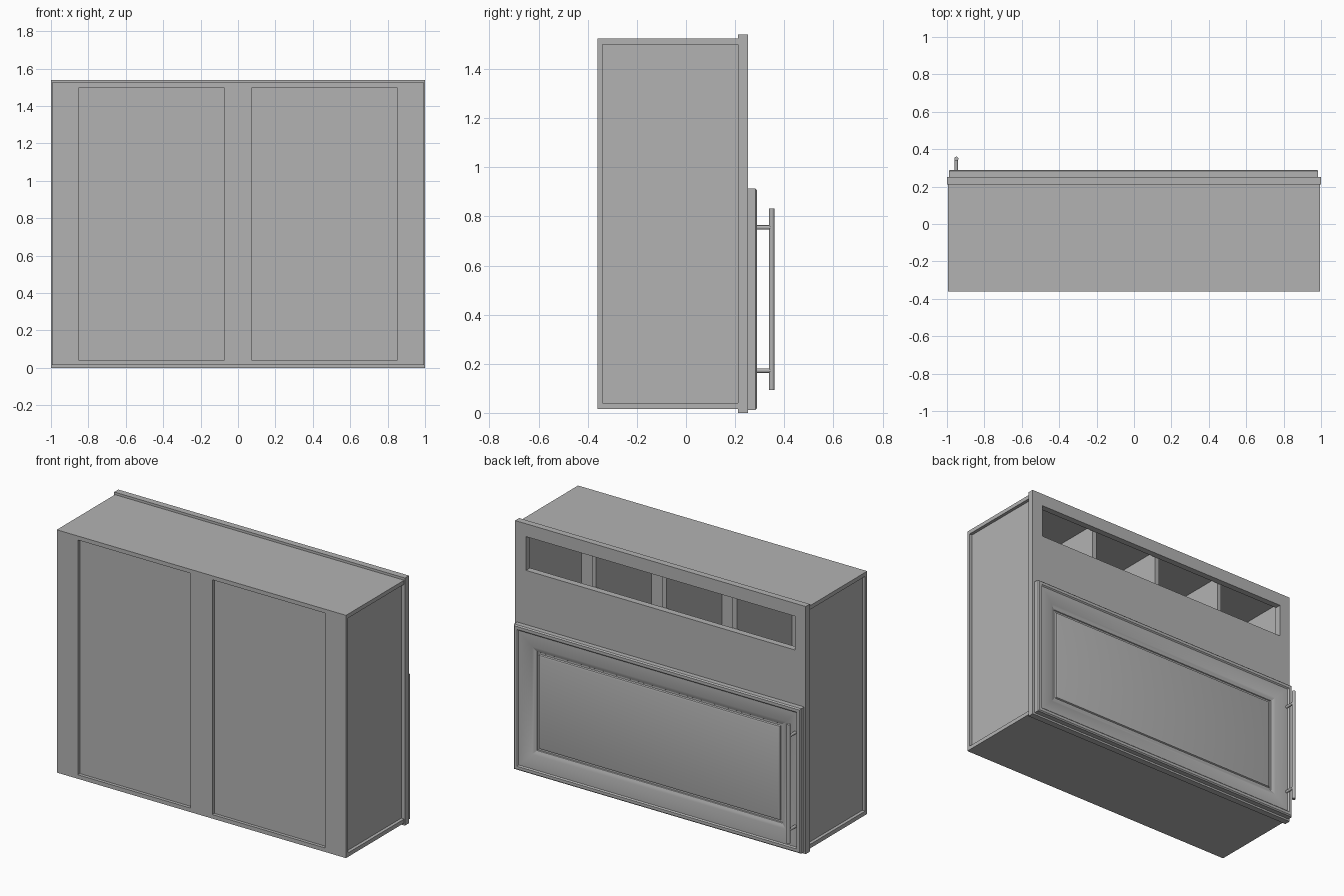
import bpy, bmesh
from mathutils import Vector

cube = bpy.data.objects.get("Cube")
if cube:
    bpy.data.objects.remove(cube, do_unlink=True)

grey = bpy.data.materials.new("plain grey")
grey.use_nodes = True
color = (0.45, 0.45, 0.45, 1)
grey.diffuse_color = color
grey.node_tree.nodes["Principled BSDF"].inputs["Base Color"].default_value = color


def finish(name, bm):
    bmesh.ops.recalc_face_normals(bm, faces=bm.faces)
    mesh = bpy.data.meshes.new(name)
    bm.to_mesh(mesh)
    bm.free()
    mesh.materials.append(grey)
    obj = bpy.data.objects.new(name, mesh)
    bpy.context.collection.objects.link(obj)
    return obj


def smooth(obj, angle=0.6):
    bpy.ops.object.select_all(action='DESELECT')
    obj.select_set(True)
    bpy.context.view_layer.objects.active = obj
    bpy.ops.object.shade_smooth_by_angle(angle=angle)


def boxes(name, *spans):
    """One object made of boxes, each given as x, y and z ranges."""
    bm = bmesh.new()
    for span in spans:
        low, high = Vector([s[0] for s in span]), Vector([s[1] for s in span])
        verts = bmesh.ops.create_cube(bm, size=1)["verts"]
        for v in verts:
            v.co = (low + high) / 2 + v.co * (high - low)
    return finish(name, bm)


def cylinder(name, radius, start, end):
    bpy.ops.mesh.primitive_cylinder_add(vertices=24, radius=radius, depth=(end - start).length,
                                        location=(start + end) / 2)
    obj = bpy.context.object
    obj.name = name
    obj.rotation_euler = (end - start).to_track_quat('Z', 'Y').to_euler()
    obj.data.materials.append(grey)
    smooth(obj)


# Carcass
W, FRONT, FRAME = 0.995, -0.36, 0.212
LOW, HIGH = 0.04, 1.5
boxes("top_panel", ((-W, W), (FRONT, FRAME), (HIGH, 1.525)))
boxes("bottom_panel", ((-W, W), (FRONT, FRAME), (0.015, LOW)))
for name, s in (("left", 1), ("right", -1)):
    boxes(name + "_side_panel", (sorted((s * 0.975, s * 0.95)), (-0.34, FRAME), (LOW, HIGH)))

# Wide wall with two recessed panels
wall = (FRONT, -0.34)
boxes("wall_stiles", *[(x, wall, (LOW, HIGH)) for x in ((-W, -0.85), (-0.075, 0.075), (0.85, W))])
boxes("recessed_wall_panel", ((-0.95, 0.95), (-0.34, -0.33), (LOW, HIGH)))

# Face frame with a long slot
face = (FRAME, 0.252)
boxes("face_frame",
      ((-1, 1), face, (1.46, 1.54)),
      ((-1, 1), face, (0, 1.25)),
      ((-1, -0.925), face, (1.25, 1.46)),
      ((0.925, 1), face, (1.25, 1.46)))

# Inner shelf and upright dividers
boxes("inner_shelf", ((-0.95, 0.95), (-0.33, FRAME), (0.91, 0.935)))
for i, x in enumerate((-0.485, 0, 0.485)):
    boxes(f"divider_{i + 1}", ((x - 0.015, x + 0.015), (-0.33, FRAME), (0.935, HIGH)))

# Door: mitred rings following a moulded profile of (inset, y)
profile = [(0, 0.252), (0, 0.283), (0.007, 0.29), (0.025, 0.29), (0.032, 0.283)]
for i in range(9):
    t = i / 8
    profile.append((0.035 + 0.108 * t, 0.283 - 0.022 * t ** 1.8))
profile += [(0.146, 0.256), (0.156, 0.256), (0.16, 0.264), (0.17, 0.267)]
bm = bmesh.new()
rings = []
for d, y in profile:
    x0, x1, z0, z1 = -0.99 + d, 0.985 - d, 0.012 + d, 0.913 - d
    rings.append([bm.verts.new(p) for p in ((x0, y, z0), (x1, y, z0), (x1, y, z1), (x0, y, z1))])
for a, b in zip(rings, rings[1:]):
    for i in range(4):
        j = (i + 1) % 4
        bm.faces.new((a[i], a[j], b[j], b[i]))
bm.faces.new(rings[0])
bm.faces.new(rings[-1])
smooth(finish("moulded_door", bm), 0.4)

# Bar handle
X = -0.95
cylinder("handle_bar", 0.011, Vector((X, 0.349, 0.093)), Vector((X, 0.349, 0.833)))
for name, z in (("lower", 0.172), ("upper", 0.755)):
    cylinder(name + "_handle_post", 0.009, Vector((X, 0.275, z)), Vector((X, 0.349, z)))
